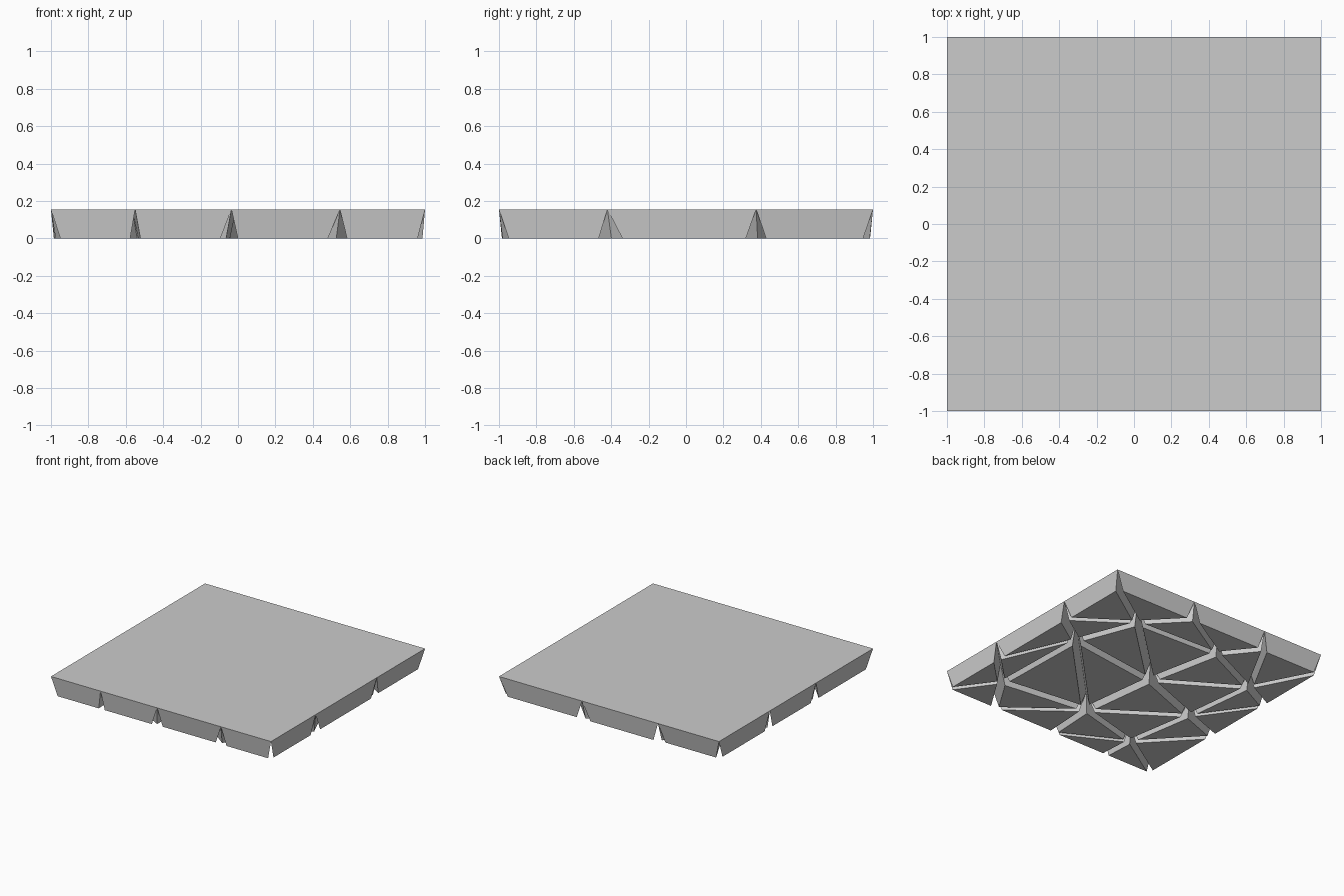
import bpy, bmesh
from mathutils import Vector
from mathutils.geometry import delaunay_2d_cdt

if "Cube" in bpy.data.objects:
    bpy.data.objects.remove(bpy.data.objects["Cube"])

HEIGHT = 0.155   # slab thickness
SHRINK = 0.83    # each block tapers toward its centre at the bottom

# Node layout: rim nodes on the four sides, then the inner nodes
rim = [(-1, -1), (-.55, -1), (-.035, -1), (.545, -1),
       (1, -1), (1, -.42), (1, .375),
       (1, 1), (.245, 1), (-.445, 1),
       (-1, 1), (-1, .34), (-1, -.26)]
inner = [(.545, .69), (-.22, .72), (-.73, .48),
         (.735, .197), (-.09, .084), (-.66, -.133),
         (.756, -.663), (-.01, -.572), (-.565, -.72)]
n = len(rim)
edges = [(i, (i + 1) % n) for i in range(n)]
points, _, tris, *_ = delaunay_2d_cdt([Vector(p) for p in rim + inner],
                                      edges, [], 1, 1e-5)

# One tapered triangular block per cell, all joined at the flat top
bm = bmesh.new()
top = [bm.verts.new((p.x, p.y, HEIGHT)) for p in points]
for tri in tris:
    upper = [top[i] for i in tri]
    a, b, c = upper
    if (b.co - a.co).cross(c.co - a.co).z < 0:
        upper.reverse()
    centre = sum((v.co for v in upper), Vector()) / 3
    lower = []
    for v in upper:
        p = centre.lerp(v.co, SHRINK)
        lower.append(bm.verts.new((p.x, p.y, 0)))
    bm.faces.new(upper)
    bm.faces.new(lower[::-1])
    for i in range(3):
        j = (i + 1) % 3
        bm.faces.new((upper[j], upper[i], lower[i], lower[j]))

mesh = bpy.data.meshes.new("grooved_slab")
bm.to_mesh(mesh)
bm.free()
bpy.context.collection.objects.link(bpy.data.objects.new("grooved_slab", mesh))
